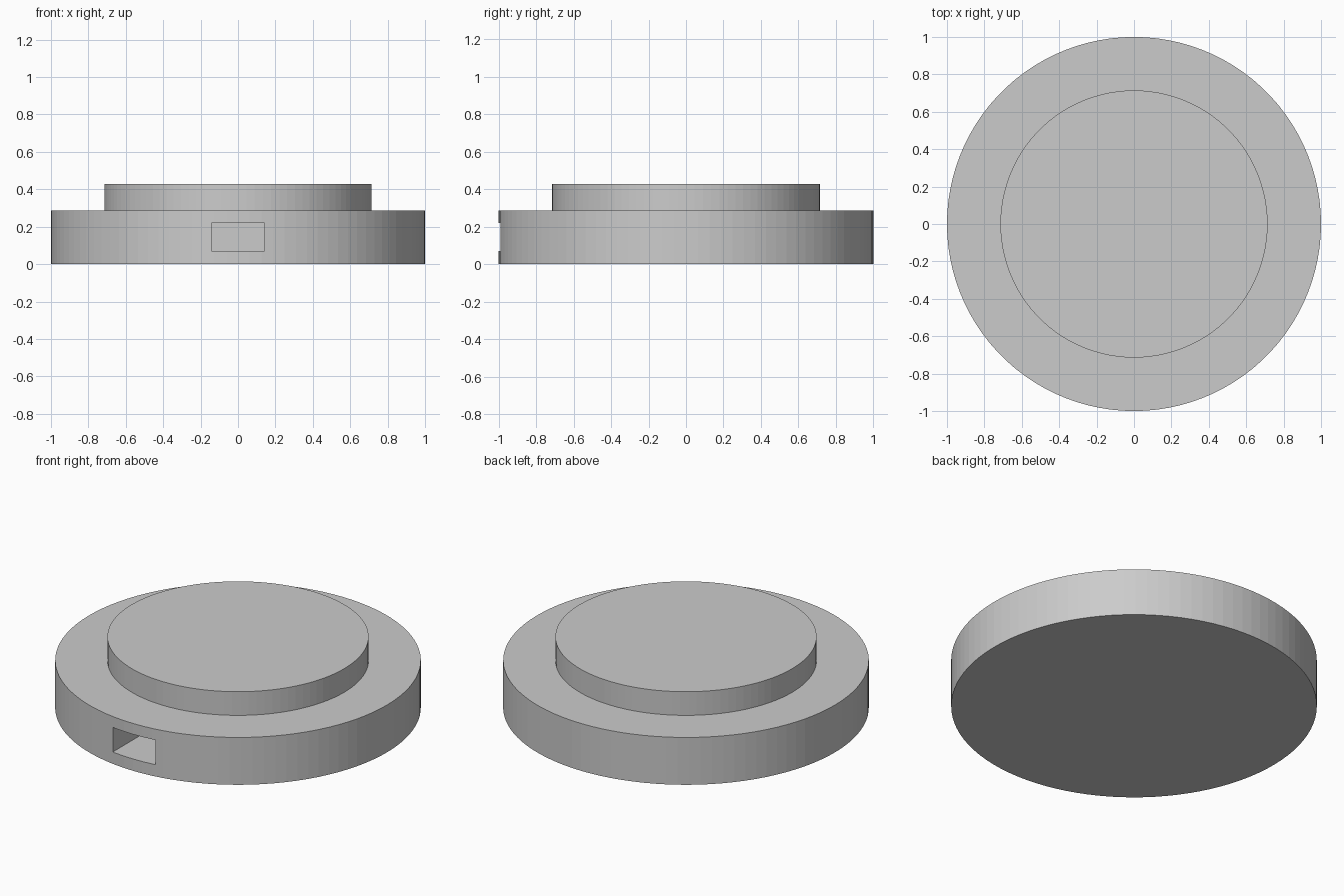
import bpy

cube = bpy.data.objects.get("Cube")
if cube:
    bpy.data.objects.remove(cube, do_unlink=True)

grey = bpy.data.materials.new("plain grey")
grey.use_nodes = True
colour = (0.6, 0.6, 0.6, 1)
grey.diffuse_color = colour
grey.node_tree.nodes["Principled BSDF"].inputs["Base Color"].default_value = colour

UNIT = 1 / 7


def disc(name, radius, bottom, top):
    bpy.ops.mesh.primitive_cylinder_add(
        vertices=100, radius=radius, depth=top - bottom,
        location=(0, 0, (top + bottom) / 2))
    obj = bpy.context.object
    obj.name = name
    obj.data.materials.append(grey)
    return obj


# Wide base and the raised disc on top of it
base = disc("base_disc", 7 * UNIT, 0, 2 * UNIT)
disc("raised_disc", 5 * UNIT, 2 * UNIT, 3 * UNIT)

# Rectangular slot cut into the front of the base
bpy.ops.mesh.primitive_cube_add(size=1, location=(0, -1, 1.02 * UNIT))
cutter = bpy.context.object
cutter.name = "slot_cutter"
cutter.scale = (2 * UNIT, 4 * UNIT, 1.04 * UNIT)
cutter.data.materials.append(grey)
cutter.hide_render = True
cutter.display_type = 'WIRE'

cut = base.modifiers.new("slot", 'BOOLEAN')
cut.operation = 'DIFFERENCE'
cut.solver = 'EXACT'
cut.object = cutter

# Bake the cut, then drop the cutter
bpy.context.view_layer.objects.active = base
bpy.ops.object.modifier_apply(modifier=cut.name)
bpy.data.objects.remove(cutter, do_unlink=True)
